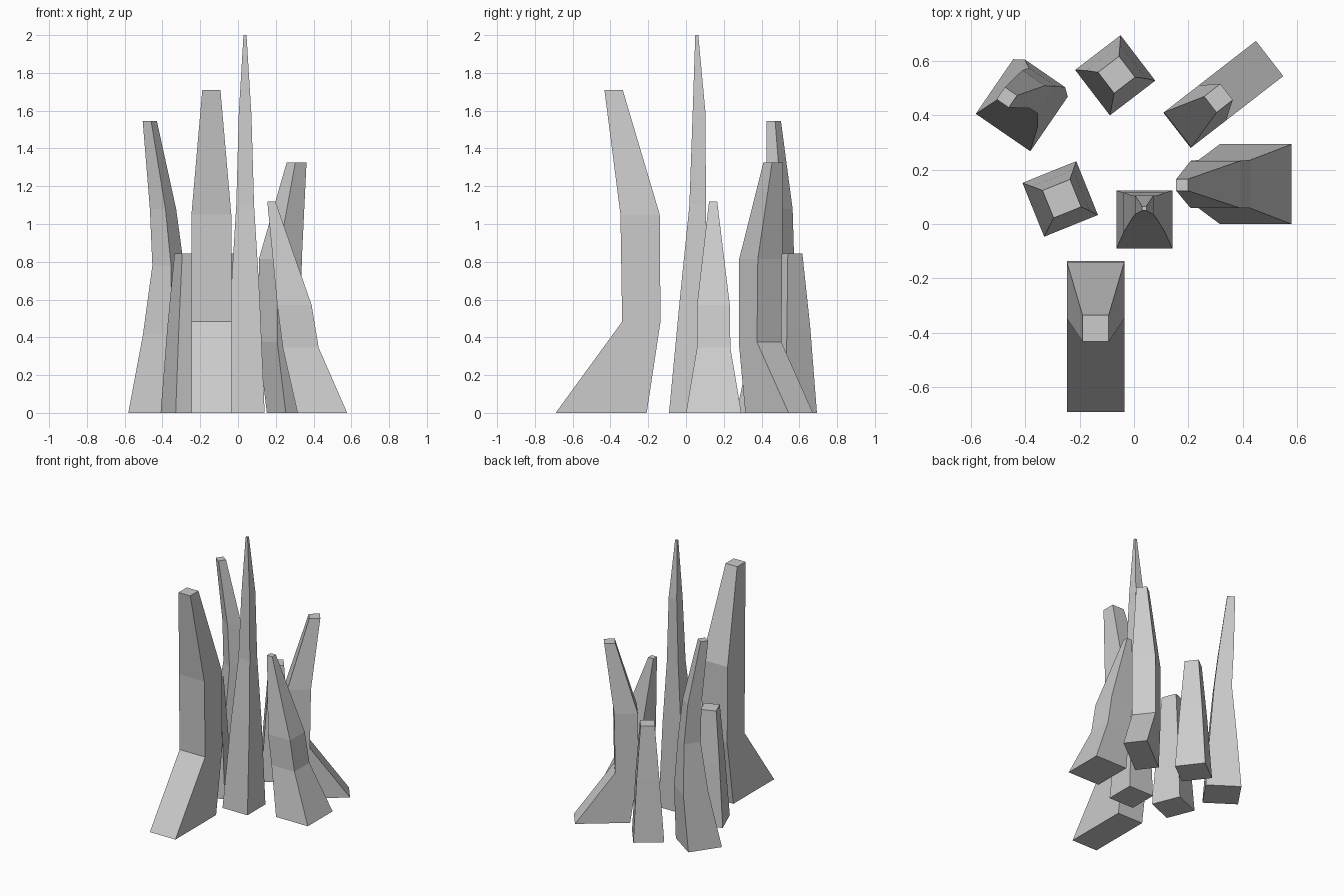
import bpy, bmesh, math
from mathutils import Matrix

if "Cube" in bpy.data.objects:
    bpy.data.objects.remove(bpy.data.objects["Cube"])


def spire(name, rings, matrix=Matrix()):
    """Loft rectangular rings (z, x0, x1, y0, y1) into a closed spire."""
    bm = bmesh.new()
    loops = [[bm.verts.new((x, y, z)) for x, y in ((a, c), (b, c), (b, d), (a, d))]
             for z, a, b, c, d in rings]
    for lo, hi in zip(loops, loops[1:]):
        for i in range(4):
            j = (i + 1) % 4
            bm.faces.new((lo[i], lo[j], hi[j], hi[i]))
    bm.faces.new(loops[0][::-1])
    bm.faces.new(loops[-1])
    bm.transform(matrix)
    bmesh.ops.recalc_face_normals(bm, faces=bm.faces)
    mesh = bpy.data.meshes.new(name)
    bm.to_mesh(mesh)
    bm.free()
    obj = bpy.data.objects.new(name, mesh)
    bpy.context.collection.objects.link(obj)
    return obj


def turned_spire(name, angle, rings):
    """Square rings (z, centre x, centre y, side), all turned by one angle."""
    rot = Matrix.Rotation(math.radians(angle), 4, 'Z')
    back = rot.inverted()
    local = []
    for z, cx, cy, s in rings:
        x = back[0][0] * cx + back[0][1] * cy
        y = back[1][0] * cx + back[1][1] * cy
        local.append((z, x - s / 2, x + s / 2, y - s / 2, y + s / 2))
    spire(name, local, rot)


# Long-footed spire, origin at its inner edge, foot pointing to -y
footed = [(0, -.1055, .1055, -.555, -.073),
          (.483, -.1055, .1055, -.203, 0),
          (1.05, -.1055, .1055, -.212, -.004),
          (1.71, -.048, .048, -.297, -.2)]
spire("front_spire", footed, Matrix.Translation((-.141, -.135, 0)))
spire("back_right_spire", footed,
      Matrix.Translation((.158, .344, 0))
      @ Matrix.Rotation(math.radians(127.8), 4, 'Z') @ Matrix.Scale(.775, 4))

# Tall needle in the middle
spire("centre_spire", [(0, -.065, .141, -.09, .123),
                       (.63, -.038, .114, -.03, .115),
                       (1.1, -.009, .085, .018, .105),
                       (1.58, .004, .071, .035, .104),
                       (2.0, .029, .045, .049, .065)])

# Spire leaning inwards on the right
spire("right_spire", [(0, .315, .578, 0, .293),
                      (.345, .237, .427, .058, .235),
                      (.57, .208, .39, .058, .232),
                      (1.12, .155, .198, .122, .165)])

# Curved spire at the back left
turned_spire("back_left_spire", -34.5, [(0, -.412, .436, .243),
                                        (.415, -.378, .479, .18),
                                        (.78, -.37, .49, .12),
                                        (1.08, -.397, .495, .10),
                                        (1.545, -.467, .465, .054)])

# Two short blunt stumps
turned_spire("left_stump", 22, [(0, -.271, .092, .213),
                                (.46, -.268, .093, .162),
                                (.845, -.265, .093, .109)])
turned_spire("back_stump", 37.4, [(0, -.069, .546, .21),
                                  (.455, -.066, .549, .155),
                                  (.845, -.064, .548, .097)])
